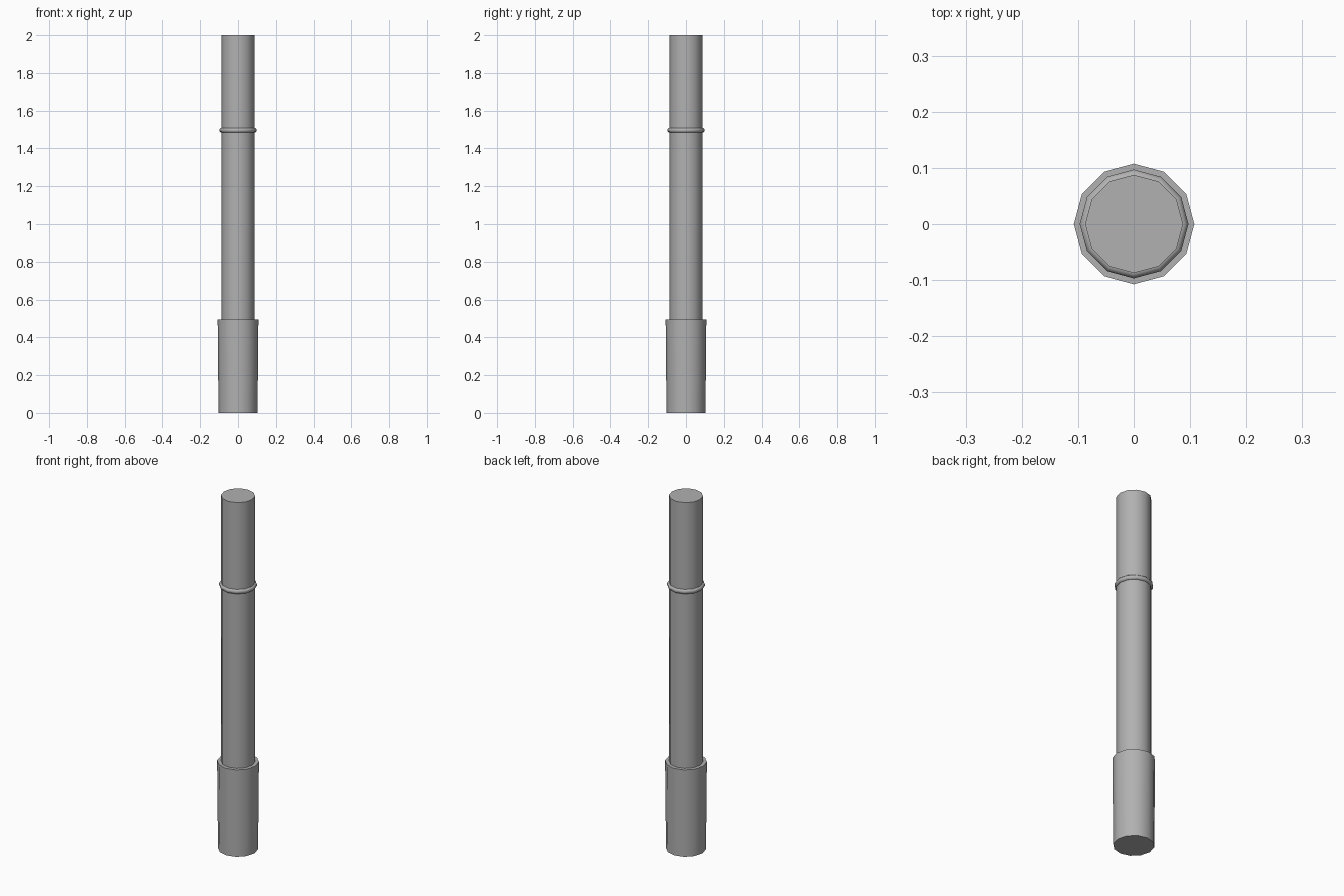
import bpy, bmesh, math

if "Cube" in bpy.data.objects:
    bpy.data.objects.remove(bpy.data.objects["Cube"])

SIDES = 12

# Dark grey for every part
grey = bpy.data.materials.new("dark_grey")
grey.diffuse_color = (0.44, 0.44, 0.44, 1)
grey.use_nodes = True
grey.node_tree.nodes["Principled BSDF"].inputs["Base Color"].default_value = grey.diffuse_color


def lathe(name, profile, closed=False):
    """Turn a (radius, z) profile around z; open profiles get end caps."""
    bm = bmesh.new()
    rings = []
    for r, z in profile:
        rings.append([bm.verts.new((r * math.cos(2 * math.pi * i / SIDES),
                                    r * math.sin(2 * math.pi * i / SIDES), z))
                      for i in range(SIDES)])
    pairs = list(zip(rings, rings[1:]))
    if closed:
        pairs.append((rings[-1], rings[0]))
    else:
        bm.faces.new(rings[0][::-1])
        bm.faces.new(rings[-1])
    for a, b in pairs:
        for i in range(SIDES):
            j = (i + 1) % SIDES
            bm.faces.new((a[i], a[j], b[j], b[i]))
    bmesh.ops.recalc_face_normals(bm, faces=bm.faces)
    mesh = bpy.data.meshes.new(name)
    bm.to_mesh(mesh)
    bm.free()
    mesh.materials.append(grey)
    ob = bpy.data.objects.new(name, mesh)
    bpy.context.collection.objects.link(ob)
    bpy.ops.object.select_all(action='DESELECT')
    ob.select_set(True)
    bpy.context.view_layer.objects.active = ob
    bpy.ops.object.shade_smooth_by_angle(angle=math.radians(50))
    return ob


# Thick base sleeve, slightly wider at its top
lathe("base_sleeve", [(0.103, 0), (0.1075, 0.495)])

# Long straight shaft
lathe("shaft", [(0.0875, 0.48), (0.0875, 2.0)])

# Rounded ring around the shaft
ring_z, ring_r = 1.496, 0.0855
lathe("collar_ring",
      [(ring_r + 0.0125 * math.cos(a), ring_z + 0.0135 * math.sin(a))
       for a in (2 * math.pi * (k + 0.5) / 8 for k in range(8))], closed=True)
